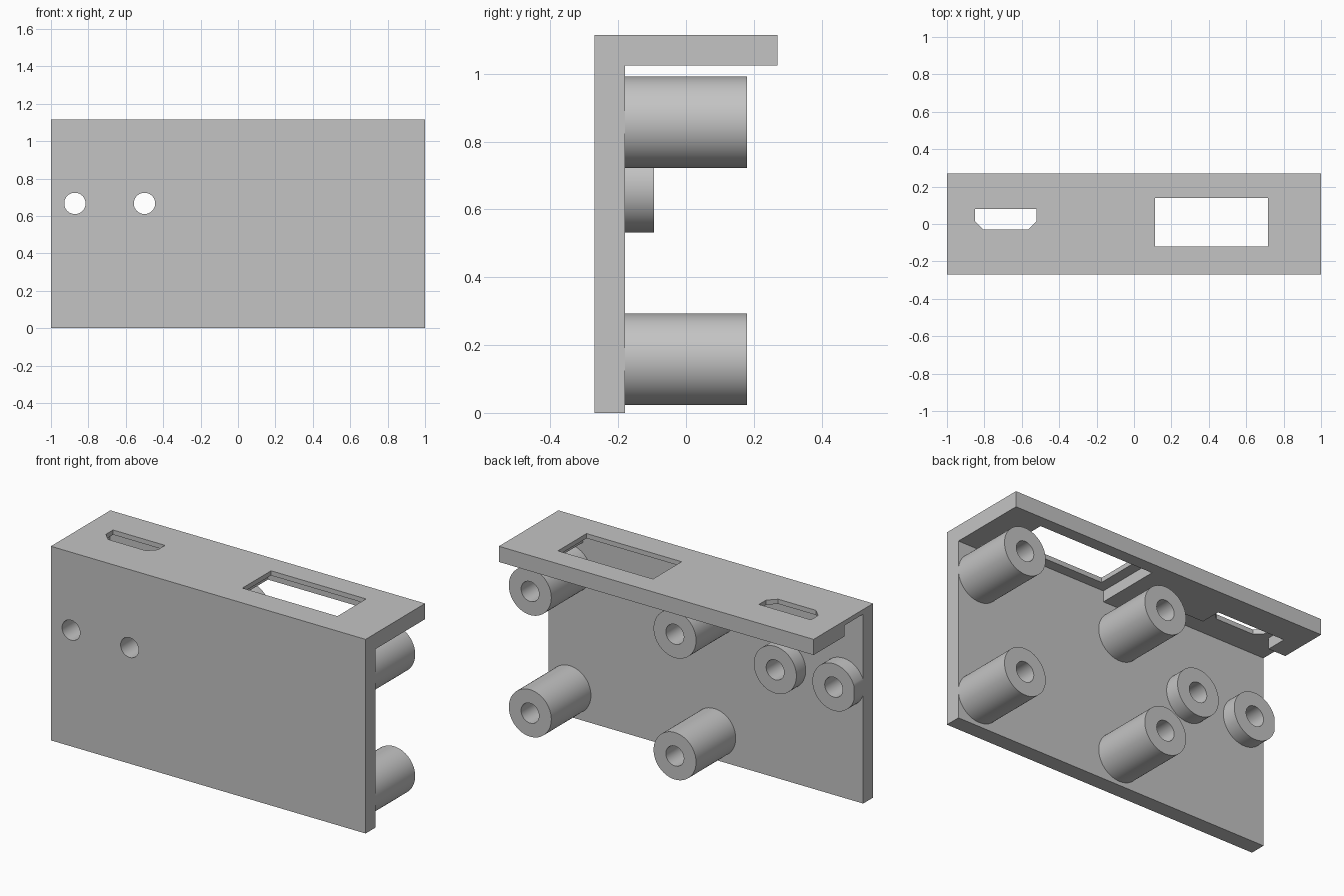
import bpy, bmesh, math
from mathutils import Matrix, Vector

old = bpy.data.objects.get("Cube")
if old:
    bpy.data.objects.remove(old, do_unlink=True)

grey = bpy.data.materials.new("plain grey")
grey.use_nodes = True
grey.diffuse_color = (0.55, 0.55, 0.55, 1)
grey.node_tree.nodes["Principled BSDF"].inputs["Base Color"].default_value = (0.55, 0.55, 0.55, 1)


def add_object(name, bm):
    bmesh.ops.recalc_face_normals(bm, faces=bm.faces)
    mesh = bpy.data.meshes.new(name)
    bm.to_mesh(mesh)
    bm.free()
    mesh.materials.append(grey)
    obj = bpy.data.objects.new(name, mesh)
    bpy.context.collection.objects.link(obj)
    return obj


def prism(name, points, offset):
    """Extrude a flat outline by an offset vector."""
    bm = bmesh.new()
    face = bm.faces.new([bm.verts.new(p) for p in points])
    new = bmesh.ops.extrude_face_region(bm, geom=[face])["geom"]
    bmesh.ops.translate(bm, vec=Vector(offset),
                        verts=[g for g in new if isinstance(g, bmesh.types.BMVert)])
    return add_object(name, bm)


def box(name, x0, x1, y0, y1, z0, z1):
    outline = [(x0, y0, z0), (x1, y0, z0), (x1, y1, z0), (x0, y1, z0)]
    return prism(name, outline, (0, 0, z1 - z0))


def cylinder(name, x, z, radius, y0, y1):
    bm = bmesh.new()
    turn = Matrix.Translation((x, (y0 + y1) / 2, z)) @ Matrix.Rotation(math.pi / 2, 4, 'X')
    bmesh.ops.create_cone(bm, cap_ends=True, segments=64, radius1=radius,
                          radius2=radius, depth=y1 - y0, matrix=turn)
    return add_object(name, bm)


def cut(obj, cutter, operation='DIFFERENCE'):
    """Apply a boolean and discard the cutter."""
    cutter.hide_render = True
    mod = obj.modifiers.new("cut", 'BOOLEAN')
    mod.operation, mod.object, mod.solver = operation, cutter, 'EXACT'
    bpy.context.view_layer.objects.active = obj
    bpy.ops.object.modifier_apply(modifier=mod.name)
    bpy.data.objects.remove(cutter, do_unlink=True)


FRONT, INNER, BACK = -0.27, -0.18, 0.27
UNDER, TOP, CEILING = 1.025, 1.115, 1.088
HOLE = 0.057

# Front panel and top shelf as one L-shaped extrusion
profile = [(FRONT, 0), (INNER, 0), (INNER, UNDER), (BACK, UNDER), (BACK, TOP), (FRONT, TOP)]
shell = prism("panel_and_shelf", [(-1, y, z) for y, z in profile], (2, 0, 0))

# Pockets under the shelf: display, circuit board slot, connector
cut(shell, box("display_pocket", 0.05, 0.78, INNER, 0.20, 0.9, CEILING))
cut(shell, box("board_slot", -1.1, -0.35, INNER, -0.01, 0.9, CEILING))
cut(shell, box("connector_pocket", -0.89, -0.46, -0.1, 0.11, 0.9, CEILING))

# Openings through the shelf
cut(shell, box("display_window", 0.112, 0.716, -0.12, 0.14, 0.9, 1.3))
port = [(-0.85, 0.08), (-0.85, 0.015), (-0.805, -0.03),
        (-0.565, -0.03), (-0.52, 0.015), (-0.52, 0.08)]
cut(shell, prism("port", [(x, y, 0.9) for x, y in port], (0, 0, 0.4)))

# Short rings around the two through holes, trimmed at the panel edge
rings = []
for side, x in (("right", -0.872), ("left", -0.5)):
    ring = cylinder("hole_ring_" + side, x, 0.667, 0.135, INNER, -0.095)
    cut(ring, cylinder("bore", x, 0.667, HOLE, -0.5, 0.5))
    cut(ring, box("trim", -1, 1, -1, 1, 0, 2), 'INTERSECT')
    cut(shell, cylinder("hole", x, 0.667, HOLE, -0.5, 0.0))
    rings.append(ring)

# Four tall standoffs with blind holes
for side, x in (("left", 0.865), ("middle", -0.055)):
    for level, z in (("lower", 0.158), ("upper", 0.857)):
        post = cylinder(f"standoff_{level}_{side}", x, z, 0.135, INNER, 0.18)
        cut(post, cylinder("bore", x, z, HOLE, INNER + 0.005, 0.5))
        rings.append(post)

# Smooth the round parts, keeping rims sharp
bpy.ops.object.select_all(action='DESELECT')
for obj in rings + [shell]:
    obj.select_set(True)
bpy.context.view_layer.objects.active = shell
bpy.ops.object.shade_smooth_by_angle(angle=math.radians(30))
